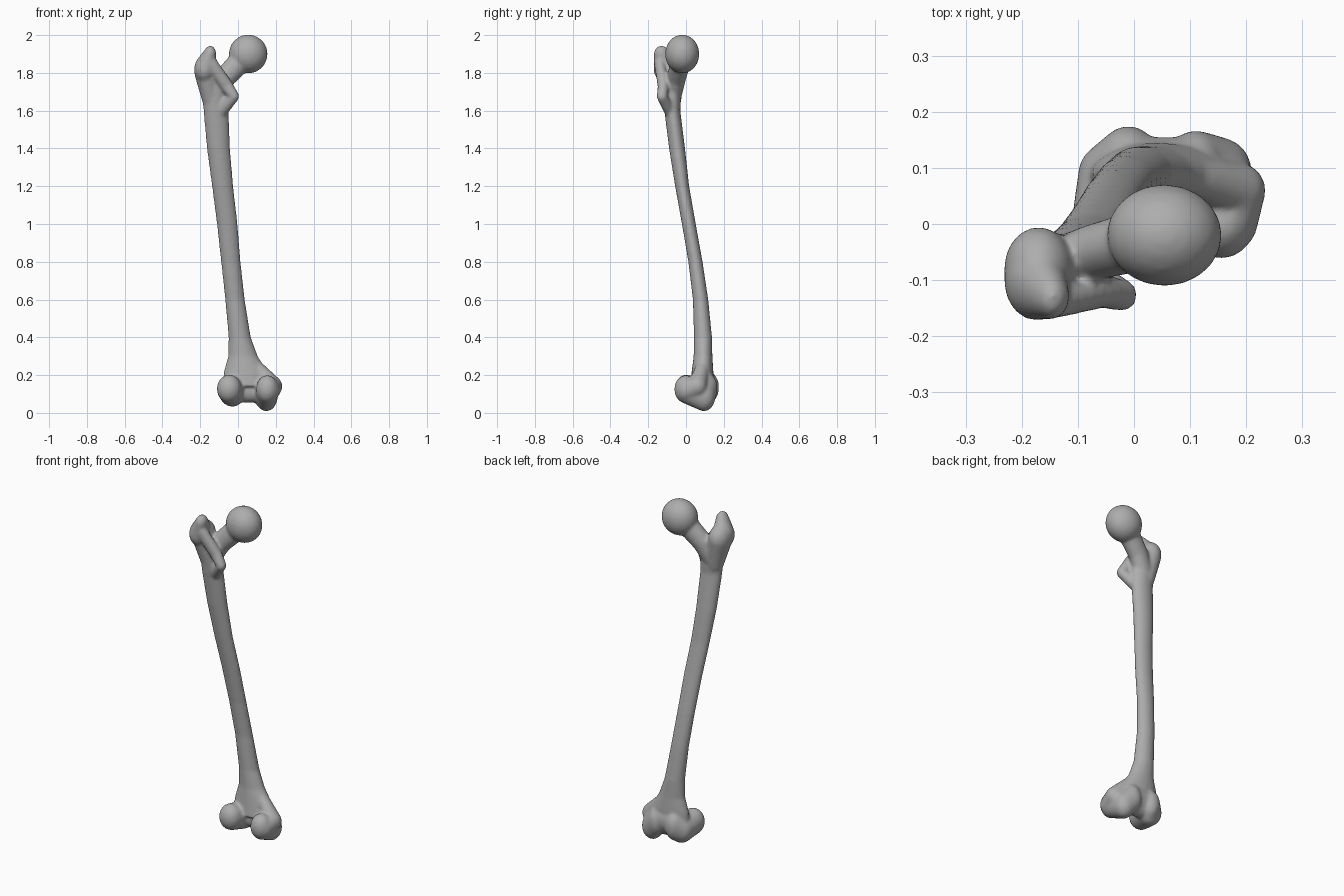
import bpy, bmesh, math
from mathutils import Matrix

cube = bpy.data.objects.get("Cube")
if cube:
    bpy.data.objects.remove(cube, do_unlink=True)

bone_grey = bpy.data.materials.new("bone_grey")
bone_grey.use_nodes = True
colour = (0.42, 0.42, 0.42, 1)
bone_grey.diffuse_color = colour
bone_grey.node_tree.nodes["Principled BSDF"].inputs["Base Color"].default_value = colour

bm = bmesh.new()


def ball(target, x, y, z, rx, ry, rz):
    """Add an ellipsoid to the target mesh."""
    matrix = Matrix.Translation((x, y, z)) @ Matrix.Diagonal((rx, ry, rz, 1))
    bmesh.ops.create_icosphere(target, subdivisions=3, radius=1, matrix=matrix)


def hull(*balls):
    """Add a solid skin wrapped around several ellipsoids."""
    skin = bmesh.new()
    for b in balls:
        ball(skin, *b)
    bmesh.ops.delete(skin, geom=skin.edges[:], context="EDGES_FACES")
    bmesh.ops.convex_hull(skin, input=skin.verts[:])
    loose = [v for v in skin.verts if not v.link_faces]
    bmesh.ops.delete(skin, geom=loose, context="VERTS")
    part = bpy.data.meshes.new("hull")
    skin.to_mesh(part)
    skin.free()
    bm.from_mesh(part)
    bpy.data.meshes.remove(part)


# Shaft: z, left and right limits in x, back and front limits in y
sections = [
    (1.80, -.20, -.06, -.13, -.02), (1.70, -.19, -.05, -.125, -.025),
    (1.60, -.183, -.05, -.115, -.03), (1.40, -.165, -.042, -.09, -.005),
    (1.20, -.138, -.025, -.058, .017), (1.00, -.112, -.002, -.022, .052),
    (.80, -.09, .014, .012, .088), (.60, -.068, .036, .036, .118),
    (.40, -.05, .068, .042, .138), (.30, -.052, .105, .04, .14),
    (.22, -.075, .155, .03, .145), (.14, -.085, .18, .02, .145),
]
SIDES = 20
rings = []
for z, x0, x1, y0, y1 in sections:
    ring = []
    for i in range(SIDES):
        a = math.tau * i / SIDES
        # The back narrows into a lengthwise ridge
        ridge = 1 if math.sin(a) > 0 else .55 + .45 * abs(math.sin(a)) ** .5
        ring.append(bm.verts.new(((x0 + x1) / 2 + (x1 - x0) / 2 * math.cos(a),
                                  (y0 + y1) / 2 + (y1 - y0) / 2 * math.sin(a) * ridge, z)))
    rings.append(ring)
for up, low in zip(rings, rings[1:]):
    for i in range(SIDES):
        j = (i + 1) % SIDES
        bm.faces.new((up[i], low[i], low[j], up[j]))
bm.faces.new(rings[0])
bm.faces.new(rings[-1][::-1])

# Round head and its neck
neck_base = (-.07, -.05, 1.775, .055, .05, .06)
ball(bm, .054, -.02, 1.9, .103, .091, .103)
hull((.03, -.025, 1.88, .06, .055, .066), neck_base)
hull(neck_base, (-.13, -.07, 1.68, .055, .045, .07))

# Large upper knob with its raised back edge
hull((-.17, -.08, 1.81, .062, .075, .08), (-.14, -.07, 1.66, .05, .045, .06))
hull((-.175, -.1, 1.82, .057, .072, .075), (-.147, -.13, 1.9, .032, .04, .045))

# Small inner knob and the crest leading to it
crest = (-.06, -.12, 1.73, .035, .03, .035)
small_knob = (-.02, -.127, 1.675, .026, .028, .03)
hull((-.14, -.14, 1.85, .03, .028, .04), crest)
hull(crest, small_knob)
hull(small_knob, (-.09, -.085, 1.6, .035, .03, .04))

# Outer condyle, from rear ball to front lip
outer_base = (-.03, .09, .11, .07, .06, .078)
hull((-.047, .0, .128, .065, .06, .075), outer_base)
hull(outer_base, (-.01, .125, .135, .05, .05, .08))

# Inner condyle, lower and longer, with the side bump
inner_base = (.15, .095, .085, .06, .06, .077)
side_bump = (.185, .06, .14, .05, .05, .055)
hull((.155, .0, .125, .06, .062, .075), inner_base)
hull(inner_base, (.11, .115, .13, .05, .052, .08))
hull(side_bump, (.17, .0, .12, .05, .05, .06))
hull(side_bump, (.09, .09, .25, .03, .035, .04))

# Groove floor joining the condyles at the front
hull((-.01, .11, .15, .05, .045, .07), (.11, .11, .15, .05, .045, .07))
hull((.03, .09, .115, .05, .05, .06), (.08, .09, .115, .05, .05, .06))

# Fuse everything into one smooth bone
mesh = bpy.data.meshes.new("thigh_bone")
bmesh.ops.recalc_face_normals(bm, faces=bm.faces[:])
bm.to_mesh(mesh)
bm.free()
mesh.materials.append(bone_grey)
bone = bpy.data.objects.new("thigh_bone", mesh)
bpy.context.collection.objects.link(bone)
remesh = bone.modifiers.new("fuse", "REMESH")
remesh.mode = "VOXEL"
remesh.voxel_size = .008
remesh.use_smooth_shade = True
smooth = bone.modifiers.new("soften", "SMOOTH")
smooth.factor = .5
smooth.iterations = 7
